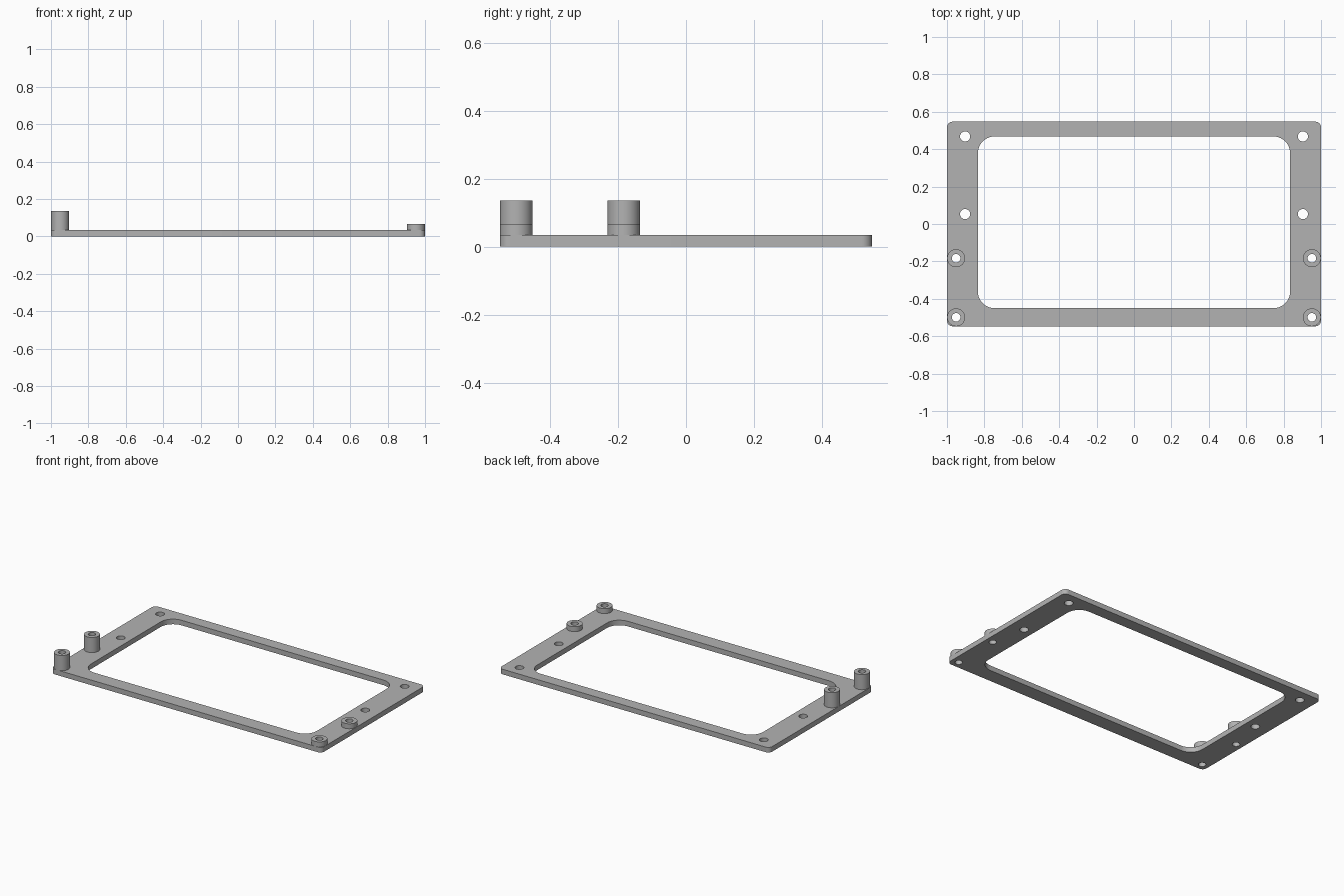
import bpy, bmesh
from math import sin, cos, pi, radians

cube = bpy.data.objects.get("Cube")
if cube:
    bpy.data.objects.remove(cube, do_unlink=True)

grey = bpy.data.materials.new("plain_grey")
grey.use_nodes = True
colour = (0.45, 0.45, 0.45, 1)
grey.diffuse_color = colour
grey.node_tree.nodes["Principled BSDF"].inputs["Base Color"].default_value = colour


def circle(x, y, r, n=40):
    return [(x + r * cos(2 * pi * i / n), y + r * sin(2 * pi * i / n)) for i in range(n)]


def rounded_rect(x0, x1, y0, y1, r, n=10):
    corners = [(x1 - r, y1 - r), (x0 + r, y1 - r), (x0 + r, y0 + r), (x1 - r, y0 + r)]
    return [(cx + r * cos(pi / 2 * (k + i / n)), cy + r * sin(pi / 2 * (k + i / n)))
            for k, (cx, cy) in enumerate(corners) for i in range(n + 1)]


def extruded(name, loops, z0, z1):
    """Solid from an outer loop and hole loops, between two heights."""
    bm = bmesh.new()
    edges = []
    for loop in loops:
        vs = [bm.verts.new((x, y, z0)) for x, y in loop]
        edges += [bm.edges.new((vs[i - 1], vs[i])) for i in range(len(vs))]
    bmesh.ops.triangle_fill(bm, use_beauty=True, edges=edges, normal=(0, 0, 1))
    top = bmesh.ops.extrude_face_region(bm, geom=bm.faces[:], use_keep_orig=True)["geom"]
    bmesh.ops.translate(bm, vec=(0, 0, z1 - z0),
                        verts=[g for g in top if isinstance(g, bmesh.types.BMVert)])
    bmesh.ops.recalc_face_normals(bm, faces=bm.faces[:])
    mesh = bpy.data.meshes.new(name)
    bm.to_mesh(mesh)
    bm.free()
    mesh.materials.append(grey)
    obj = bpy.data.objects.new(name, mesh)
    bpy.context.collection.objects.link(obj)
    bpy.ops.object.select_all(action="DESELECT")
    obj.select_set(True)
    bpy.context.view_layer.objects.active = obj
    bpy.ops.object.shade_smooth_by_angle(angle=radians(30))


thickness = 0.034
boss_x, boss_r, bore_r = 0.951, 0.048, 0.023
boss_rows = {"front": -0.499, "middle": -0.183}

# Frame plate with its window, screw holes and the bores under the bosses
loops = [rounded_rect(-1, 1, -0.547, 0.547, 0.03),
         rounded_rect(-0.835, 0.835, -0.45, 0.468, 0.09)]
for side in (-1, 1):
    loops += [circle(side * 0.903, y, 0.027) for y in (0.053, 0.468)]
    loops += [circle(side * boss_x, y, bore_r) for y in boss_rows.values()]
extruded("frame_plate", loops, 0, thickness)

# Hollow bosses: tall on the right, short on the left
for side_name, side, top in (("right", -1, 0.135), ("left", 1, 0.067)):
    for row, y in boss_rows.items():
        extruded(f"{side_name}_{row}_boss",
                 [circle(side * boss_x, y, boss_r), circle(side * boss_x, y, bore_r)],
                 thickness, top)
